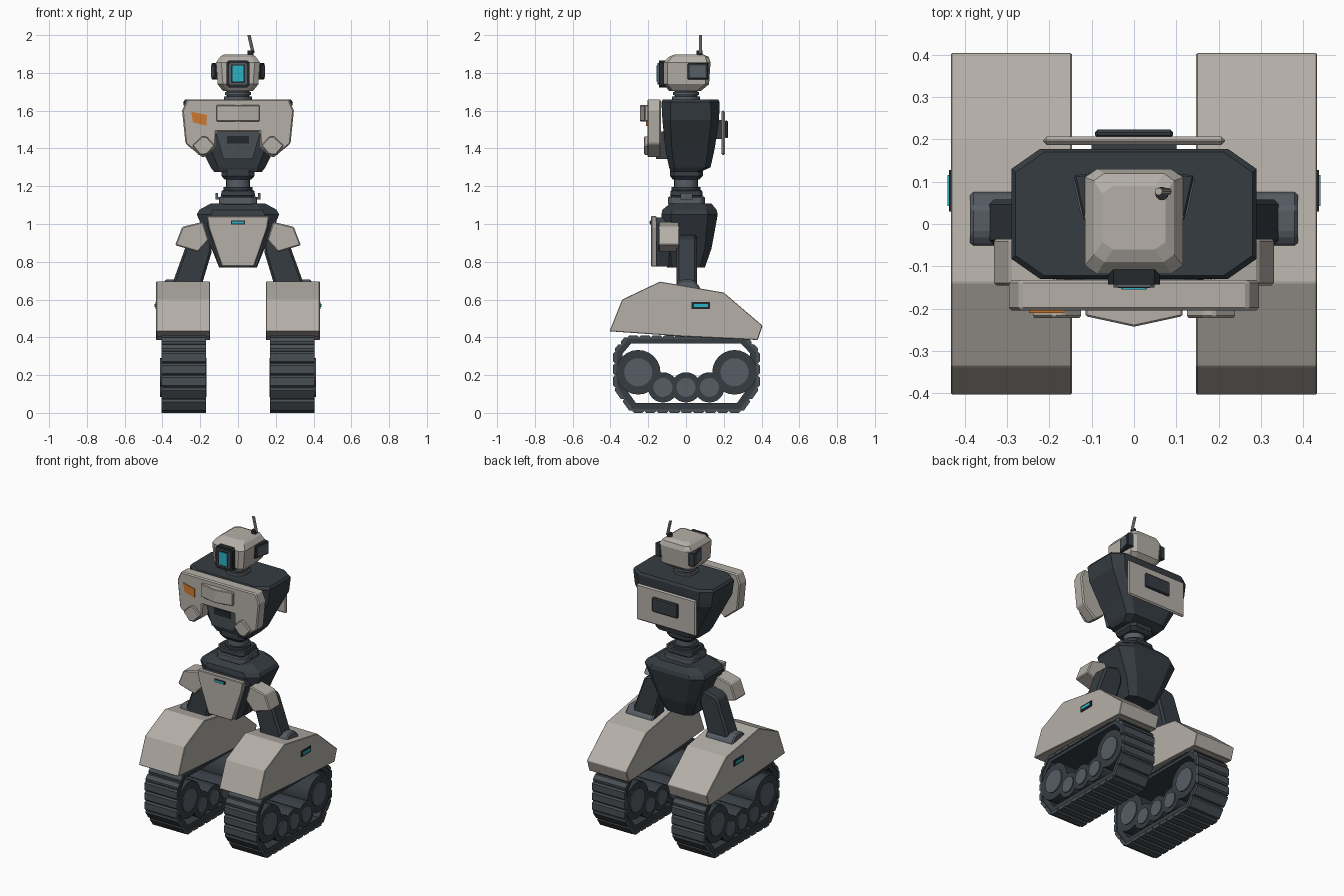
import bpy, bmesh, math
from mathutils import Vector

if "Cube" in bpy.data.objects:
    bpy.data.objects.remove(bpy.data.objects["Cube"])


def material(name, rgb):
    m = bpy.data.materials.new(name)
    m.diffuse_color = (*rgb, 1)
    m.use_nodes = True
    m.node_tree.nodes["Principled BSDF"].inputs["Base Color"].default_value = m.diffuse_color
    return m


SHELL = material("warm_grey_shell", (0.46, 0.43, 0.39))
DARK = material("charcoal_frame", (0.037, 0.046, 0.055))
BLACK = material("near_black", (0.018, 0.021, 0.025))
STEEL = material("blue_steel", (0.095, 0.11, 0.13))
TREAD = material("tread_grey", (0.065, 0.077, 0.087))
TEAL = material("teal_light", (0.02, 0.46, 0.58))
ORANGE = material("orange_mark", (0.62, 0.19, 0.025))


def finish(name, bm, mat, bevel=0, mirror=False, smooth=False):
    bmesh.ops.recalc_face_normals(bm, faces=bm.faces[:])
    me = bpy.data.meshes.new(name)
    bm.to_mesh(me)
    bm.free()
    me.materials.append(mat)
    if smooth:
        me.shade_smooth()
        me.set_sharp_from_angle(angle=math.radians(35))
    ob = bpy.data.objects.new(name, me)
    bpy.context.collection.objects.link(ob)
    if bevel:
        b = ob.modifiers.new("bevel", 'BEVEL')
        b.width, b.segments, b.limit_method = bevel, 1, 'ANGLE'
    if mirror:
        ob.modifiers.new("mirror", 'MIRROR').use_axis[0] = True
    return ob


def skin(bm, rings, cap=True):
    """Bridge equal-length rings of points and cap the ends."""
    vs = [[bm.verts.new(p) for p in r] for r in rings]
    n = len(vs[0])
    for a, b in zip(vs, vs[1:]):
        for i in range(n):
            j = (i + 1) % n
            bm.faces.new((a[i], a[j], b[j], b[i]))
    if cap:
        bm.faces.new(vs[0][::-1])
        bm.faces.new(vs[-1])


PLACE = {'x': lambda p, d: (d, p[0], p[1]),
         'y': lambda p, d: (p[0], d, p[1]),
         'z': lambda p, d: (p[0], p[1], d)}


def prism(name, pts, axis, lo, hi, mat, **kw):
    bm = bmesh.new()
    skin(bm, [[PLACE[axis](p, d) for p in pts] for d in (lo, hi)])
    return finish(name, bm, mat, **kw)


def box(name, x, y, z, mat, **kw):
    pts = [(x[0], y[0]), (x[1], y[0]), (x[1], y[1]), (x[0], y[1])]
    return prism(name, pts, 'z', z[0], z[1], mat, **kw)


def both(half):
    """Complete a right-hand outline with its left-hand reflection."""
    return half + [(-x, z) for x, z in reversed(half)]


def circle(cy, cz, r, n):
    return [(cy + r * math.cos(2 * math.pi * i / n), cz + r * math.sin(2 * math.pi * i / n)) for i in range(n)]


def loft(name, sections, mat, **kw):
    """Stack chamfered rectangles: (z, half width, back y, front y, chamfer)."""
    rings = []
    for z, h, y0, y1, c in sections:
        right = [(h - c, y0), (h, y0 + c * .7), (h, y1 - c * .7), (h - c, y1)]
        rings.append([(x, y, z) for x, y in both(right)])
    bm = bmesh.new()
    skin(bm, rings)
    return finish(name, bm, mat, **kw)


# Tracks: a closed belt with tread pads along it
OUTER = [(-.285, .012), (.29, .012), (.378, .135), (.378, .325), (.31, .398),
         (-.31, .398), (-.373, .325), (-.373, .135)]
INNER = [(-.265, .052), (.27, .052), (.34, .15), (.34, .315), (.29, .368),
         (-.29, .368), (-.335, .315), (-.335, .15)]
bm = bmesh.new()
skin(bm, [[(x, y, z) for y, z in loop] for x, loop in
          ((.178, OUTER), (.397, OUTER), (.397, INNER), (.178, INNER), (.178, OUTER))], cap=False)
bmesh.ops.remove_doubles(bm, verts=bm.verts[:], dist=1e-5)
finish("track_belt", bm, DARK, mirror=True)

bm = bmesh.new()
for a, b in zip(OUTER, OUTER[1:] + OUTER[:1]):
    a, b = Vector(a), Vector(b)
    t = (b - a).normalized()
    out = Vector((t.y, -t.x))
    count = max(1, round((b - a).length / .062))
    step = (b - a).length / count
    for i in range(count):
        c = a + t * step * (i + .5)
        s = step * .48
        prof = [c - t * s - out * .008, c - t * s + out * .004, c - t * (s - .009) + out * .013,
                c + t * (s - .009) + out * .013, c + t * s + out * .004, c + t * s - out * .008]
        skin(bm, [[(x, p.x, p.y) for p in prof] for x in (.17, .404)])
finish("tread_pads", bm, TREAD, mirror=True)

# Road wheels and hubs
for label, y, z, r in (("front_wheel", -.253, .215, .118), ("rear_wheel", .257, .215, .118),
                       ("front_roller", -.122, .135, .08), ("middle_roller", 0, .135, .08),
                       ("rear_roller", .124, .135, .08)):
    prism(label, circle(y, z, r, 24), 'x', .174, .405, DARK, mirror=True, smooth=True)
    prism(label + "_hub", circle(y, z, r * .63, 24), 'x', .168, .412, STEEL, mirror=True, smooth=True)

# Track covers with side lights
prism("track_cover", [(-.405, .432), (-.338, .60), (-.138, .695), (.2, .637), (.405, .462), (.38, .386), (-.02, .405)],
      'x', .147, .433, SHELL, mirror=True, bevel=.003)
box("cover_light_frame", (.43, .438), (.03, .128), (.55, .587), BLACK, mirror=True)
box("cover_light", (.436, .441), (.042, .116), (.56, .577), TEAL, mirror=True)

# Ankles, legs and knee guards
prism("ankle_block", [(-.052, .62), (.08, .62), (.075, .665), (.04, .705), (-.025, .705), (-.052, .685)],
      'x', .19, .388, STEEL, mirror=True, bevel=.008)
prism("leg", [(.14, .95), (.25, .925), (.268, .905), (.342, .70), (.342, .65), (.19, .65), (.185, .70), (.14, .85)],
      'y', -.05, .058, DARK, mirror=True, bevel=.012)
prism("knee_guard", [(.185, 1.012), (.295, .985), (.333, .888), (.212, .852), (.155, .915)],
      'y', -.145, -.035, SHELL, mirror=True, bevel=.006)

# Pelvis and its front plate
loft("pelvis", [(.77, .10, -.1, .10, .04), (.87, .14, -.12, .135, .05), (1.05, .218, -.13, .168, .075),
                (1.075, .205, -.125, .162, .075), (1.108, .145, -.085, .135, .05)], DARK)
prism("pelvis_plate_backing", both([(.10, .775), (.165, 1.0), (.15, 1.035)]), 'y', -.158, -.09, DARK)
prism("pelvis_plate", both([(.085, .775), (.155, .98), (.165, 1.042)]), 'y', -.185, -.155, SHELL, bevel=.004)
box("pelvis_light_frame", (-.038, .038), (-.19, -.18), (.998, 1.018), BLACK)
box("pelvis_light", (-.032, .032), (-.193, -.185), (1.002, 1.014), TEAL)

# Waist
loft("waist_base", [(1.10, .10, -.095, .1, .03), (1.145, .10, -.095, .1, .03)], STEEL, bevel=.006)
loft("waist_step", [(1.145, .092, -.085, .09, .025), (1.18, .085, -.08, .085, .025)], DARK, bevel=.006)
box("waist_clip", (.105, .118), (-.03, .035), (1.13, 1.165), STEEL, mirror=True)
box("waist_clip_bar", (.06, .11), (-.03, .035), (1.13, 1.142), STEEL, mirror=True)
prism("waist_column", circle(0, 0, .063, 20), 'z', 1.17, 1.25, STEEL, smooth=True)
prism("waist_ring", circle(0, 0, .078, 20), 'z', 1.178, 1.195, DARK, smooth=True)
loft("waist_collar", [(1.235, .07, -.07, .07, .025), (1.255, .088, -.085, .09, .03), (1.29, .088, -.085, .09, .03)], DARK)

# Torso
loft("torso", [(1.275, .125, -.08, .075, .03), (1.30, .145, -.09, .13, .04), (1.40, .195, -.11, .152, .05),
               (1.55, .275, -.125, .175, .06), (1.645, .29, -.13, .178, .068), (1.66, .28, -.122, .17, .068)], DARK)

# Chest armour
prism("chest_plate", both([(.115, 1.487), (.118, 1.40), (.185, 1.35), (.278, 1.425), (.296, 1.60), (.27, 1.66)]),
      'y', -.205, -.132, SHELL, bevel=.007)
prism("chest_ridge", [(-.115, -.2), (-.115, -.218), (0, -.243), (.115, -.218), (.115, -.2)],
      'z', 1.543, 1.63, SHELL, bevel=.004)
prism("chest_pad", [(.122, 1.415), (.165, 1.462), (.19, 1.465), (.242, 1.415), (.20, 1.365), (.165, 1.368)],
      'y', -.222, -.2, SHELL, mirror=True, bevel=.005)
prism("chest_mark", [(-.248, 1.595), (-.165, 1.576), (-.168, 1.52), (-.238, 1.538)], 'y', -.211, -.203, ORANGE)
prism("abdomen", both([(.078, 1.345), (.12, 1.49)]), 'y', -.16, -.09, TREAD)
box("abdomen_vent", (-.058, .058), (-.166, -.158), (1.425, 1.465), BLACK)

# Back plate
box("back_plate", (-.215, .215), (.187, .207), (1.365, 1.60), SHELL, bevel=.008)
box("back_plate_mount", (-.1, .1), (.14, .19), (1.45, 1.55), DARK)
box("back_panel", (-.092, .092), (.204, .223), (1.455, 1.548), DARK, bevel=.006)

# Neck
for label, r, z0, z1, mat in (("neck_base", .075, 1.655, 1.675, STEEL), ("neck_column", .06, 1.67, 1.72, DARK),
                              ("neck_ring", .07, 1.682, 1.70, STEEL)):
    prism(label, circle(0, 0, r, 20), 'z', z0, z1, mat, smooth=True)

# Head
loft("head", [(1.705, .08, -.09, .08, .03), (1.74, .108, -.118, .122, .028), (1.855, .116, -.118, .13, .028),
              (1.885, .095, -.09, .12, .025), (1.898, .075, -.06, .09, .025)], SHELL)
prism("ear_frame", [(.09, .008), (.118, .008), (.142, .115), (.10, .12)], 'z', 1.765, 1.852, DARK, mirror=True, bevel=.004)
prism("ear_panel", [(.09, .022), (.126, .022), (.144, .104), (.1, .104)], 'z', 1.777, 1.84, STEEL, mirror=True)


def visor(name, w, z0, z1, y0, y1, c, mat):
    prism(name, both([(w - c, z0), (w, z0 + c), (w, z1 - c), (w - c, z1)]), 'y', y0, y1, mat)


visor("visor_frame", .061, 1.722, 1.866, -.143, -.10, .012, BLACK)
visor("visor_bezel", .048, 1.738, 1.852, -.15, -.14, .008, STEEL)
visor("visor_inset", .038, 1.746, 1.845, -.152, -.148, .006, BLACK)
visor("visor_screen", .03, 1.755, 1.838, -.155, -.15, .003, TEAL)

# Antenna
prism("antenna_base", [(.066 + a, .072 + b) for a, b in circle(0, 0, .016, 12)], 'z', 1.88, 1.918, BLACK, smooth=True)
bm = bmesh.new()
skin(bm, [[(cx + a, .077 + b, z) for a, b in circle(0, 0, .009, 10)] for cx, z in ((.08, 1.905), (.058, 2.0))])
finish("antenna_rod", bm, SHELL, smooth=True)
